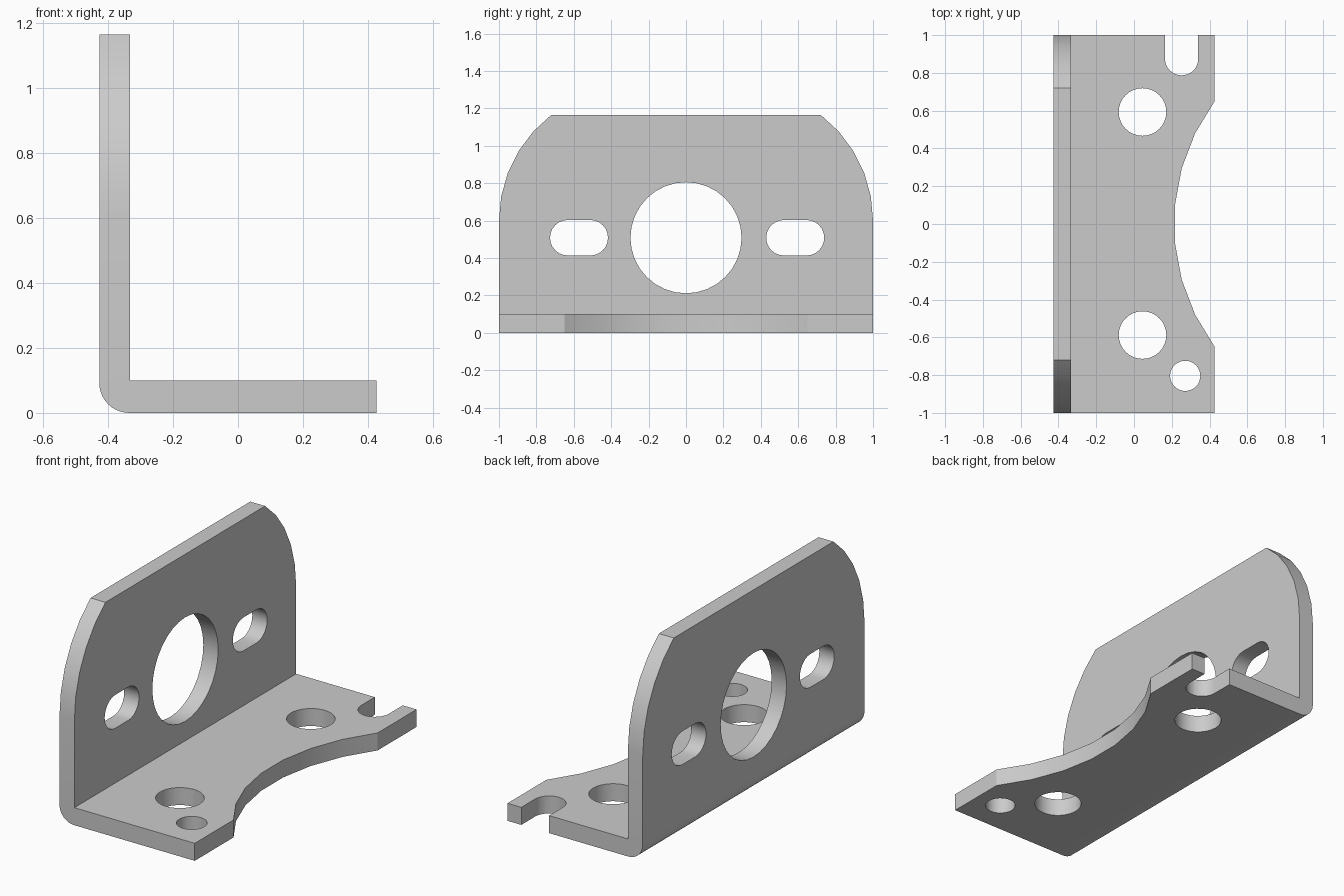
import bpy, bmesh, math
from mathutils import Vector

cube = bpy.data.objects.get("Cube")
if cube:
    bpy.data.objects.remove(cube, do_unlink=True)

# Overall sizes
LEFT, RIGHT, HEIGHT = -0.427, 0.427, 1.165
INNER_X, FOOT_TOP, BEND = -0.333, 0.1, 0.092

steel = bpy.data.materials.new("grey steel")
steel.use_nodes = True
grey = (0.6, 0.6, 0.6, 1)
steel.diffuse_color = grey
steel.node_tree.nodes["Principled BSDF"].inputs["Base Color"].default_value = grey


def arc(cx, cy, r, start, end, steps):
    """Points on an arc, angles in degrees."""
    angles = [math.radians(start + (end - start) * i / steps) for i in range(steps + 1)]
    return [(cx + r * math.cos(a), cy + r * math.sin(a)) for a in angles]


def circle(cx, cy, r, steps=32):
    return arc(cx, cy, r, 0, 360, steps)[:-1]


def slot(cx, cy, half, r):
    """Horizontal slot outline with round ends."""
    return arc(cx + half, cy, r, -90, 90, 12) + arc(cx - half, cy, r, 90, 270, 12)


def prism(name, outline, axis, low, high):
    """Extrude a 2D outline along an axis."""
    place = {"x": lambda u, v: Vector((low, u, v)),
             "y": lambda u, v: Vector((u, low, v)),
             "z": lambda u, v: Vector((u, v, low))}[axis]
    along = Vector([(high - low) * (axis == a) for a in "xyz"])
    bm = bmesh.new()
    face = bm.faces.new([bm.verts.new(place(u, v)) for u, v in outline])
    extruded = bmesh.ops.extrude_face_region(bm, geom=[face])
    bmesh.ops.translate(bm, vec=along,
                        verts=[g for g in extruded["geom"] if isinstance(g, bmesh.types.BMVert)])
    bmesh.ops.recalc_face_normals(bm, faces=bm.faces)
    mesh = bpy.data.meshes.new(name)
    bm.to_mesh(mesh)
    bm.free()
    mesh.materials.append(steel)
    obj = bpy.data.objects.new(name, mesh)
    bpy.context.collection.objects.link(obj)
    return obj


# Bent plate with a rounded outer bend and sharp inner corner
profile = arc(LEFT + BEND, BEND, BEND, 180, 270, 10)
profile += [(RIGHT, 0), (RIGHT, FOOT_TOP), (INNER_X, FOOT_TOP), (INNER_X, HEIGHT), (LEFT, HEIGHT)]
bracket = prism("angle_bracket", profile, "y", -1, 1)

# Upright: centre hole, two slots, rounded top corners
upright_cuts = {
    "centre_hole": circle(0, 0.508, 0.297),
    "right_slot": slot(-0.572, 0.508, 0.06, 0.095),
    "left_slot": slot(0.584, 0.508, 0.06, 0.095),
}
corner = arc(0.29, 0.6, 0.71, 0, 52.73, 5)
corner[-1] = (0.72, HEIGHT)
corner += [(0.72, 1.3), (1.1, 1.3), (1.1, 0.6)]
for side, name in ((1, "back_corner"), (-1, "front_corner")):
    upright_cuts[name] = [(side * u, v) for u, v in corner]

# Foot: bolt holes, open notch, shallow curved edge
foot_cuts = {
    "back_bolt_hole": circle(0.045, 0.593, 0.126),
    "front_bolt_hole": circle(0.045, -0.588, 0.126),
    "small_hole": circle(0.271, -0.804, 0.08),
    "open_notch": arc(0.252, 0.875, 0.088, 180, 360, 16) + [(0.34, 1.1), (0.164, 1.1)],
    "curved_edge": arc(1.302, 0, 1.09, 143.4, 216.6, 7) + [(0.6, -0.65), (0.6, 0.65)],
}

cutters = [prism(n, o, "x", -0.6, -0.2) for n, o in upright_cuts.items()]
cutters += [prism(n, o, "z", -0.1, 0.2) for n, o in foot_cuts.items()]

# Apply the cuts, then remove the cutters
bpy.context.view_layer.objects.active = bracket
bracket.select_set(True)
for cutter in cutters:
    cutter.hide_render = True
    cut = bracket.modifiers.new(cutter.name, "BOOLEAN")
    cut.operation = "DIFFERENCE"
    cut.solver = "EXACT"
    cut.object = cutter
    bpy.ops.object.modifier_apply(modifier=cut.name)
    bpy.data.objects.remove(cutter, do_unlink=True)

bpy.ops.object.shade_smooth_by_angle(angle=math.radians(30))
